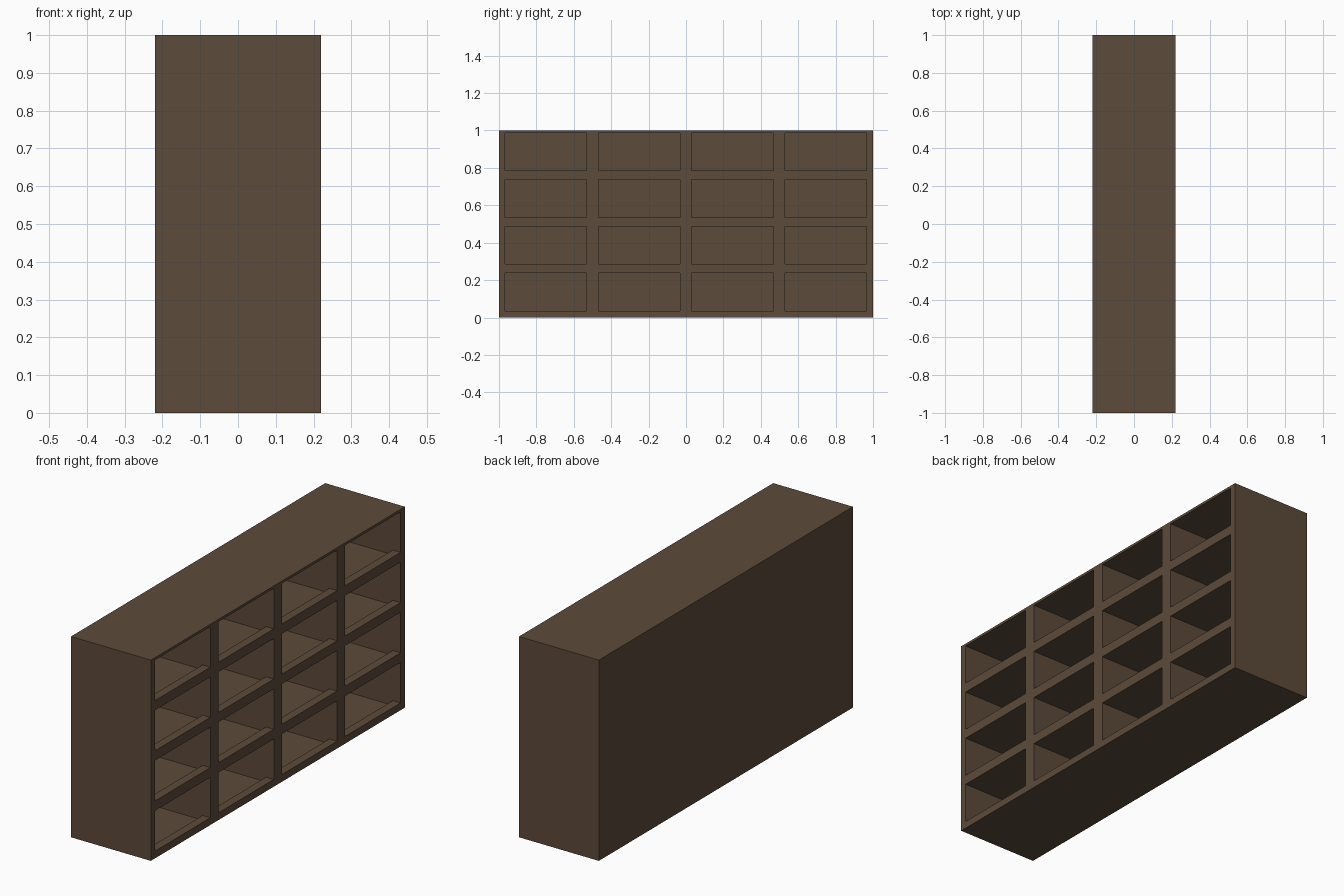
import bpy, bmesh

if "Cube" in bpy.data.objects:
    bpy.data.objects.remove(bpy.data.objects["Cube"])

# one wood colour
wood = bpy.data.materials.new("dark_brown_wood")
wood.diffuse_color = (0.107, 0.069, 0.042, 1)
wood.use_nodes = True
wood.node_tree.nodes["Principled BSDF"].inputs["Base Color"].default_value = wood.diffuse_color

HALF_X, HALF_Y, HEIGHT = 0.22, 1.0, 1.0
ROWS = COLS = 4
CELL_W, CELL_H = 0.436, 0.225   # inner pigeonhole size
PITCH_Y, PITCH_Z = 0.499, 0.25
FLOOR, LIP_TOP = 0.0125, 0.036  # shelf thickness, front lip height
LIP_X, BACK_X = HALF_X - 0.043, -HALF_X + 0.02


def extrude_profile(bm, profile, y0, y1):
    """Closed prism from an (x, z) outline, swept along y."""
    face = bm.faces.new([bm.verts.new((x, y0, z)) for x, z in profile])
    ext = bmesh.ops.extrude_face_region(bm, geom=[face])
    bmesh.ops.translate(bm, vec=(0, y1 - y0, 0),
                        verts=[v for v in ext["geom"] if isinstance(v, bmesh.types.BMVert)])


def make_object(name, bm):
    bmesh.ops.recalc_face_normals(bm, faces=bm.faces)
    mesh = bpy.data.meshes.new(name)
    bm.to_mesh(mesh)
    bm.free()
    mesh.materials.append(wood)
    ob = bpy.data.objects.new(name, mesh)
    bpy.context.collection.objects.link(ob)
    return ob


# solid cabinet block
bm = bmesh.new()
extrude_profile(bm, [(-HALF_X, 0), (HALF_X, 0), (HALF_X, HEIGHT), (-HALF_X, HEIGHT)],
                -HALF_Y, HALF_Y)
cabinet = make_object("pigeonhole_cabinet", bm)

# pigeonhole cutters: each leaves a raised lip at the open front
bm = bmesh.new()
for row in range(ROWS):
    z = row * PITCH_Z
    top, floor, lip = z + FLOOR + CELL_H, z + FLOOR, z + LIP_TOP
    profile = [(BACK_X, floor), (LIP_X, floor), (LIP_X, lip),
               (HALF_X + 0.1, lip), (HALF_X + 0.1, top), (BACK_X, top)]
    for col in range(COLS):
        yc = (col - (COLS - 1) / 2) * PITCH_Y - 0.001
        extrude_profile(bm, profile, yc - CELL_W / 2, yc + CELL_W / 2)
cutter = make_object("pigeonhole_cutters", bm)
cutter.hide_render = True

# cut, bake the result, and drop the cutters
cut = cabinet.modifiers.new("pigeonholes", "BOOLEAN")
cut.operation = "DIFFERENCE"
cut.solver = "EXACT"
cut.object = cutter
bpy.context.view_layer.update()
baked = bpy.data.meshes.new_from_object(
    cabinet.evaluated_get(bpy.context.evaluated_depsgraph_get()))
cabinet.modifiers.clear()
cabinet.data = baked
bpy.data.objects.remove(cutter)
